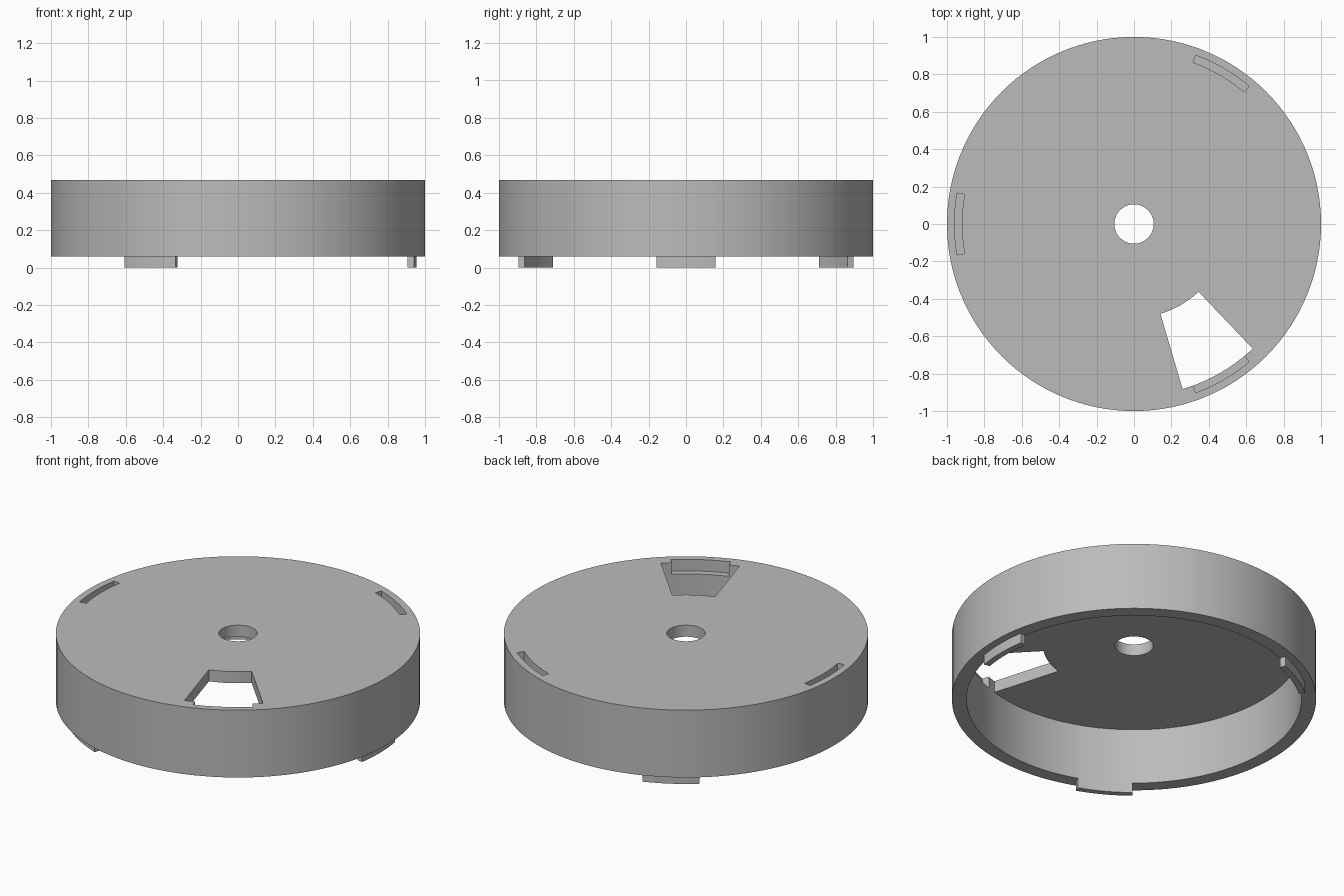
import bpy, bmesh
from math import cos, sin, radians

cube = bpy.data.objects.get("Cube")
if cube:
    bpy.data.objects.remove(cube, do_unlink=True)

# Main dimensions
HOLE, WIN_IN, WALL_IN, TAB_OUT, SLOT_OUT, OUTER = 0.105, 0.5, 0.92, 0.955, 0.96, 1.0
BASE, PLATE, TOP = 0.06, 0.398, 0.468
TAB_HALF, SLOT_HALF, WIN_HALF = 9.5, 9.9, 13.6
TABS, SLOTS, WINDOW = (0, 120, 240), (60, 180, 300), 300


def near(angle, centres, half):
    return any(abs((angle - c + 180) % 360 - 180) < half for c in centres)


def filled(r, a, z):
    """Tell whether the point lies in the solid."""
    if r < HOLE or r > OUTER or z > TOP or z < 0:
        return False
    if z < BASE:                                    # locking tabs
        return WALL_IN < r < TAB_OUT and near(a, TABS, TAB_HALF)
    if z < PLATE:                                   # outer wall
        return r > WALL_IN
    if WIN_IN < r < WALL_IN:                        # top plate with window
        return not near(a, (WINDOW,), WIN_HALF)
    if WALL_IN < r < SLOT_OUT:                      # top plate with slots
        return not near(a, SLOTS, SLOT_HALF)
    return True


# Cylindrical grid whose lines fall on every feature edge
radii = [HOLE, WIN_IN, WALL_IN, TAB_OUT, SLOT_OUT, OUTER]
levels = [0, BASE, PLATE, TOP]
edges = [c + s * h for cs, h in ((TABS, TAB_HALF), (SLOTS, SLOT_HALF), ((WINDOW,), WIN_HALF))
         for c in cs for s in (-1, 1)]
angles = sorted({round(e % 360, 3) for e in edges} | {float(3 * i) for i in range(120)})
n = len(angles)


def cell(i, j, k):
    """Tell whether a grid cell is solid, from its middle point."""
    if not (0 <= i < len(radii) - 1 and 0 <= k < len(levels) - 1):
        return False
    j %= n
    a = (angles[j] + (angles[j + 1] if j + 1 < n else 360)) / 2
    return filled((radii[i] + radii[i + 1]) / 2, a, (levels[k] + levels[k + 1]) / 2)


bm = bmesh.new()
verts = {}


def vert(i, j, k):
    key = (i, j % n, k)
    if key not in verts:
        a = radians(angles[j % n])
        verts[key] = bm.verts.new((radii[i] * cos(a), radii[i] * sin(a), levels[k]))
    return verts[key]


# Put a face wherever a solid cell meets an empty one
for i in range(len(radii) - 1):
    for j in range(n):
        for k in range(len(levels) - 1):
            if not cell(i, j, k):
                continue
            for axis in range(3):
                for side in (0, 1):
                    step = [0, 0, 0]
                    step[axis] = 2 * side - 1
                    if cell(i + step[0], j + step[1], k + step[2]):
                        continue
                    corners = []
                    for u, v in ((0, 0), (1, 0), (1, 1), (0, 1)):
                        p = [i, j, k]
                        p[axis] += side
                        p[(axis + 1) % 3] += u
                        p[(axis + 2) % 3] += v
                        corners.append(vert(*p))
                    bm.faces.new(corners if side else corners[::-1])
bmesh.ops.recalc_face_normals(bm, faces=bm.faces)

mesh = bpy.data.meshes.new("round_cover")
bm.to_mesh(mesh)
bm.free()
cover = bpy.data.objects.new("round_cover", mesh)
bpy.context.collection.objects.link(cover)

# Plain grey material
grey = bpy.data.materials.new("plain_grey")
grey.use_nodes = True
colour = (0.5, 0.5, 0.5, 1)
grey.diffuse_color = colour
grey.node_tree.nodes["Principled BSDF"].inputs["Base Color"].default_value = colour
mesh.materials.append(grey)

bpy.context.view_layer.objects.active = cover
cover.select_set(True)
bpy.ops.object.shade_smooth_by_angle(angle=radians(30))
